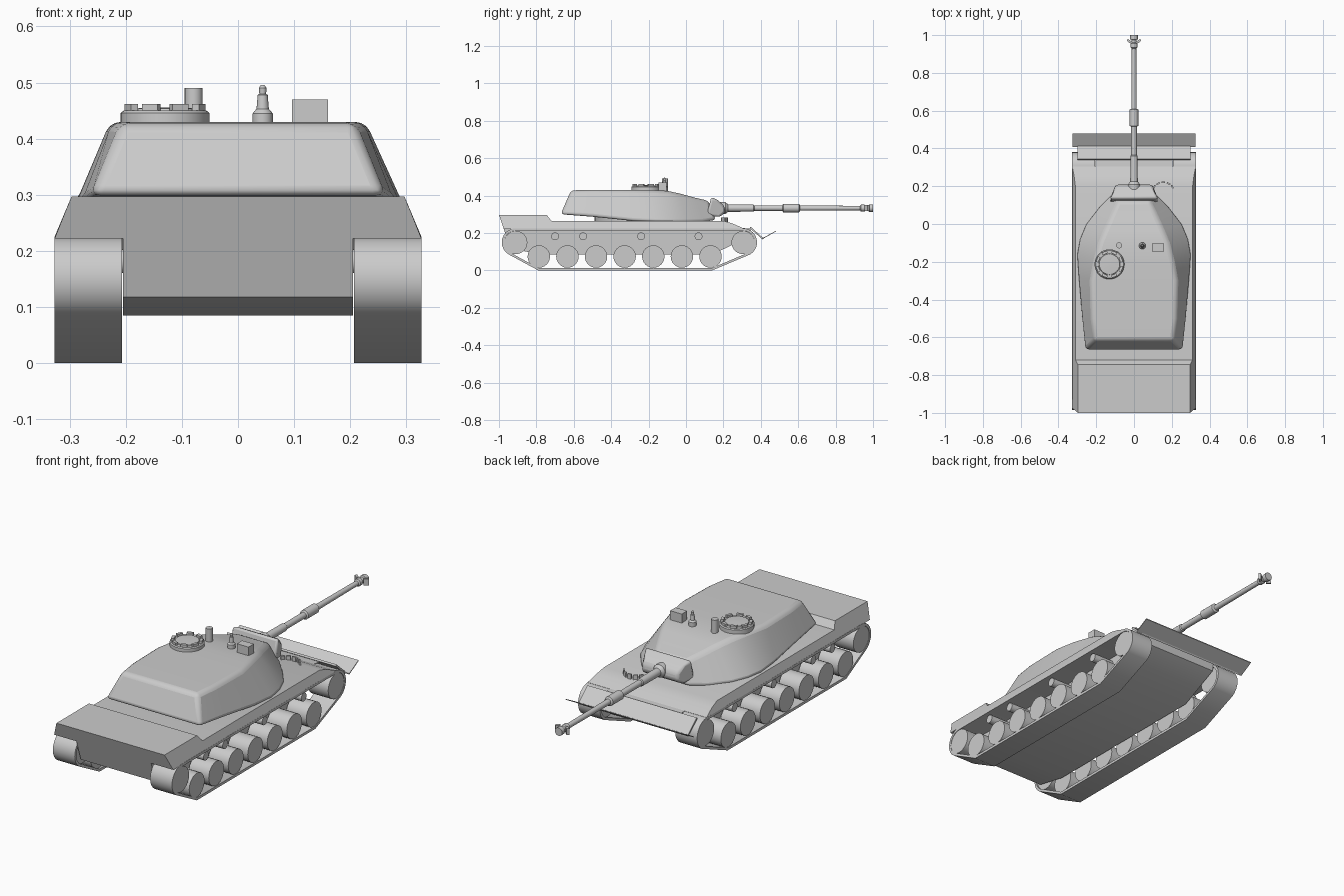
import bpy, bmesh
from math import pi, cos, sin, radians
from mathutils import Vector

if "Cube" in bpy.data.objects:
    bpy.data.objects.remove(bpy.data.objects["Cube"])


def finish(name, bm, bevel=0, segs=2, smooth=35):
    bmesh.ops.recalc_face_normals(bm, faces=bm.faces[:])
    me = bpy.data.meshes.new(name)
    bm.to_mesh(me)
    bm.free()
    ob = bpy.data.objects.new(name, me)
    bpy.context.collection.objects.link(ob)
    if bevel:
        m = ob.modifiers.new("edge", 'BEVEL')
        m.width, m.segments, m.limit_method, m.angle_limit = bevel, segs, 'ANGLE', radians(35)
    bpy.ops.object.select_all(action='DESELECT')
    ob.select_set(True)
    bpy.context.view_layer.objects.active = ob
    bpy.ops.object.shade_smooth_by_angle(angle=radians(smooth))
    return ob


def loft(name, rings, closed=False, **kw):
    """Skin between rings of equal point count; caps the ends unless closed."""
    bm = bmesh.new()
    vs = [[bm.verts.new(p) for p in r] for r in rings]
    n = len(vs[0])
    pairs = list(zip(vs, vs[1:])) + ([(vs[-1], vs[0])] if closed else [])
    for a, b in pairs:
        for i in range(n):
            j = (i + 1) % n
            bm.faces.new((a[i], a[j], b[j], b[i]))
    if not closed:
        bm.faces.new(vs[0])
        bm.faces.new(vs[-1])
    return finish(name, bm, **kw)


def extrude_x(name, profile, half, **kw):
    """Side profile (y, z) spanned across x; half is a width function of (y, z)."""
    return loft(name, [[(s * half(y, z), y, z) for y, z in profile] for s in (-1, 1)], **kw)


def lathe(name, profile, base, axis='Z', n=24, **kw):
    """Profile (radius, distance) turned around an axis through base."""
    rings = []
    for r, d in profile:
        ring = []
        for k in range(n):
            u, v = r * cos(2 * pi * k / n), r * sin(2 * pi * k / n)
            p = {'X': (d, u, v), 'Y': (u, d, v), 'Z': (u, v, d)}[axis]
            ring.append(Vector(base) + Vector(p))
        rings.append(ring)
    return loft(name, rings, **kw)


def box(name, c, size, rot=0):
    bm = bmesh.new()
    bmesh.ops.create_cube(bm, size=1)
    bmesh.ops.scale(bm, vec=size, verts=bm.verts)
    ob = finish(name, bm)
    ob.location = c
    ob.rotation_euler[2] = rot
    return ob


# Hull: sloped-sided upper body and narrow lower tub
extrude_x("upper_hull",
          [(-1, .297), (-.745, .297), (-.72, .265), (.2, .265), (.25, .25), (.305, .226),
           (.305, .222), (-.975, .222)],
          lambda y, z: .327 - max(0, z - .225) * .42)
extrude_x("lower_hull",
          [(-.976, .226), (-.94, .118), (-.78, .085), (.14, .085), (.34, .18), (.345, .222), (.29, .228)],
          lambda y, z: .205)

# Bow plate with upturned splash lip
extrude_x("bow_plate", [(.34, .226), (.41, .165), (.415, .171), (.345, .234)], lambda y, z: .3)
extrude_x("splash_lip", [(.408, .167), (.48, .207), (.48, .211), (.408, .172)], lambda y, z: .326)


def track_loop(inset):
    r = .075 - inset
    pts = [(-.91 + r * cos(radians(a)), .15 + r * sin(radians(a))) for a in range(90, 241, 15)]
    pts += [(-.79, inset), (.14, inset)]
    pts += [(.305 + r * cos(radians(a)), .15 + r * sin(radians(a))) for a in range(-60, 91, 15)]
    return pts


# Tracks and running gear, both sides
for s, side in ((-1, "left"), (1, "right")):
    loft(side + "_track", [[(s * x, o[0], o[1]), (s * .327, o[0], o[1]),
                            (s * .327, i[0], i[1]), (s * x, i[0], i[1])]
                           for x in (.207,) for o, i in zip(track_loop(0), track_loop(.013))], closed=True)
    disc = lambda r: [(r, s * .215), (r, s * .325)]
    for k in range(7):
        lathe(f"{side}_road_wheel_{k}", disc(.06), (0, -.787 + k * .153, .074), 'X')
    for nm, y in (("sprocket", -.91), ("idler", .305)):
        lathe(f"{side}_{nm}", disc(.062), (0, y, .149), 'X')
    for k, y in enumerate((-.70, -.55, -.24, .067)):
        lathe(f"{side}_return_roller_{k}", [(.021, s * .2), (.021, s * .315)], (0, y, .182), 'X', 16)

# Turret: sections front to rear (bottom y, x, z, then roof y, x, z)
sections = [(.16, .12, .27, .12, .085, .372), (.09, .19, .26, .05, .115, .388),
            (.0, .26, .26, -.03, .15, .41), (-.08, .293, .26, -.1, .18, .425),
            (-.16, .307, .26, -.2, .207, .43), (-.28, .298, .264, -.3, .228, .43),
            (-.5, .279, .287, -.5, .224, .43), (-.67, .262, .3, -.615, .208, .428)]
loft("turret", [[(xb, yb, zb), (xt, yt, zt), (-xt, yt, zt), (-xb, yb, zb)]
                for yb, xb, zb, yt, xt, zt in sections], bevel=.018, segs=3)
lathe("turret_ring", [(.27, .255), (.27, .287)], (0, -.22, 0), n=40)

# Mantlet and gun
extrude_x("mantlet", [(.11, .295), (.135, .393), (.17, .375), (.205, .345), (.21, .31), (.18, .285)],
          lambda y, z: .127 if y < .16 else .115 if y < .19 else .095, bevel=.012)
lathe("gun_barrel",
      [(.032, .17), (.032, .21), (.02, .225), (.019, .36), (.015, .365), (.015, .515), (.023, .52),
       (.023, .605), (.014, .61), (.012, .93), (.018, .935), (.018, .955), (.013, .96), (.013, .975),
       (.02, .978), (.02, 1.0)], (0, 0, .333), 'Y', 20)
for s in (-1, 1):
    box("muzzle_deflector", (s * .026, .968, .333), (.024, .012, .032), s * .7)

# Commander's cupola with vision blocks
cup = (-.13, -.213, 0)
lathe("cupola", [(.079, .42), (.079, .446), (.074, .45), (.056, .45), (.054, .454), (.01, .456)], cup, n=32)
for k in range(8):
    a = pi / 8 + k * pi / 4
    box(f"vision_block_{k}", (cup[0] + .065 * cos(a), cup[1] + .065 * sin(a), .453), (.014, .03, .018), a)

# Roof fittings
lathe("periscope", [(.016, .42), (.016, .49)], (-.079, -.113, 0), n=20)
lathe("roof_sight", [(.018, .42), (.018, .445), (.013, .451), (.011, .453), (.009, .478),
                     (.006, .48), (.007, .49), (.003, .496)], (.044, -.115, 0), n=16)
box("sight_box", (.128, -.125, .447), (.064, .042, .046))

# Arc of small guard blocks on the glacis
for k in range(5):
    a = radians(30 + k * 30)
    box(f"guard_block_{k}", (.155 + .055 * cos(a), .175 + .045 * sin(a), .268), (.008, .02, .028), a)
